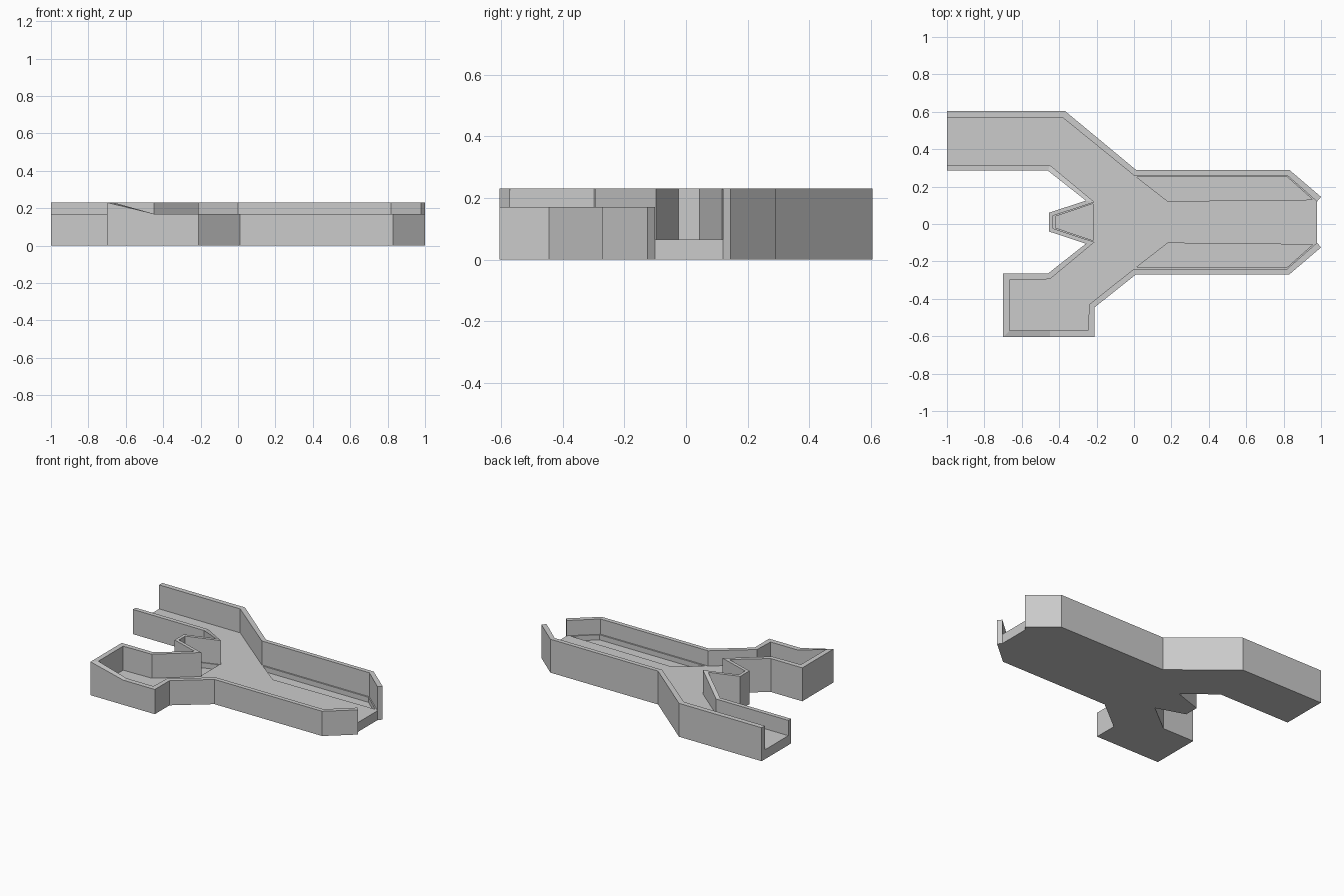
import bpy, bmesh
from mathutils import Vector

if "Cube" in bpy.data.objects:
    bpy.data.objects.remove(bpy.data.objects["Cube"])

FLOOR, LOW, HIGH = 0.065, 0.17, 0.23
AXIS = 0.01  # the hall is symmetric about this y


def finish(bm, name):
    bmesh.ops.recalc_face_normals(bm, faces=bm.faces)
    mesh = bpy.data.meshes.new(name)
    bm.to_mesh(mesh)
    bm.free()
    obj = bpy.data.objects.new(name, mesh)
    bpy.context.collection.objects.link(obj)
    return obj


def add_prism(bm, pts, z0, z1):
    lo = [bm.verts.new((x, y, z0)) for x, y in pts]
    hi = [bm.verts.new((x, y, z1)) for x, y in pts]
    bm.faces.new(lo)
    bm.faces.new(hi)
    for i in range(len(pts)):
        j = (i + 1) % len(pts)
        bm.faces.new((lo[i], lo[j], hi[j], hi[i]))


def inner_line(path):
    """Mitred offset of the outer path towards its right-hand side."""
    pts = [Vector(p[:2]) for p in path]
    normals = []
    for a, b in zip(pts, pts[1:]):
        d = (b - a).normalized()
        normals.append(Vector((d.y, -d.x)))
    result = []
    for i, p in enumerate(pts):
        n1 = normals[max(i - 1, 0)]
        n2 = normals[min(i, len(normals) - 1)]
        result.append(p + path[i][3] * (n1 + n2) / (1 + n1.dot(n2)))
    return result


def make_wall(name, path):
    """Wall along (x, y, height, thickness) points, returns its inner line."""
    inner = inner_line(path)
    bm = bmesh.new()
    rings = []
    for (x, y, h, _), q in zip(path, inner):
        rings.append([bm.verts.new(c) for c in
                      ((x, y, 0), (x, y, h), (q.x, q.y, h), (q.x, q.y, 0))])
    for a, b in zip(rings, rings[1:]):
        for i in range(4):
            j = (i + 1) % 4
            bm.faces.new((a[i], a[j], b[j], b[i]))
    bm.faces.new(rings[0])
    bm.faces.new(rings[-1])
    finish(bm, name)
    return [tuple(q) for q in inner]


# Tall back wall, from the open left end to the open right end
back = make_wall("back_wall", [
    (-1, .605, HIGH, .035), (-.37, .605, HIGH, .035), (.01, .29, HIGH, .03),
    (.83, .29, HIGH, .03), (1, .145, HIGH, .033)])

# Front wall: hall, side room, pocket and the left passage
front = make_wall("front_wall", [
    (1, -.125, LOW, .033), (.83, -.27, LOW, .03), (.01, -.27, LOW, .03),
    (-.21, -.445, LOW, .03), (-.21, -.605, LOW, .035), (-.45, -.605, LOW, .035),
    (-.70, -.605, HIGH, .035), (-.70, -.265, HIGH, .035), (-.46, -.265, HIGH, .03),
    (-.257, -.105, HIGH, .022), (-.455, -.04, HIGH, .022),
    (-.455, .06, HIGH, .022), (-.257, .125, HIGH, .022),
    (-.46, .285, LOW, .03), (-1, .285, LOW, .03)])

# Floor slab filling the space between the walls
bm = bmesh.new()
add_prism(bm, back + front, 0, FLOOR)
floor = finish(bm, "floor")

# Shallow recesses along both hall sides and in the pocket
side = [(.015, .25), (.82, .25), (.955, .13), (.18, .122)]
pocket = [(-.42, -.02), (-.42, .04), (-.22, .108), (-.22, -.088)]
bm = bmesh.new()
for pts in (side, [(x, 2 * AXIS - y) for x, y in side], pocket):
    add_prism(bm, pts, FLOOR - .035, FLOOR + .05)
cutter = finish(bm, "recess_cutter")
cutter.hide_render = True

mod = floor.modifiers.new("recesses", 'BOOLEAN')
mod.operation = 'DIFFERENCE'
mod.solver = 'EXACT'
mod.object = cutter
bpy.context.view_layer.objects.active = floor
bpy.ops.object.modifier_apply(modifier=mod.name)
bpy.data.objects.remove(cutter)
